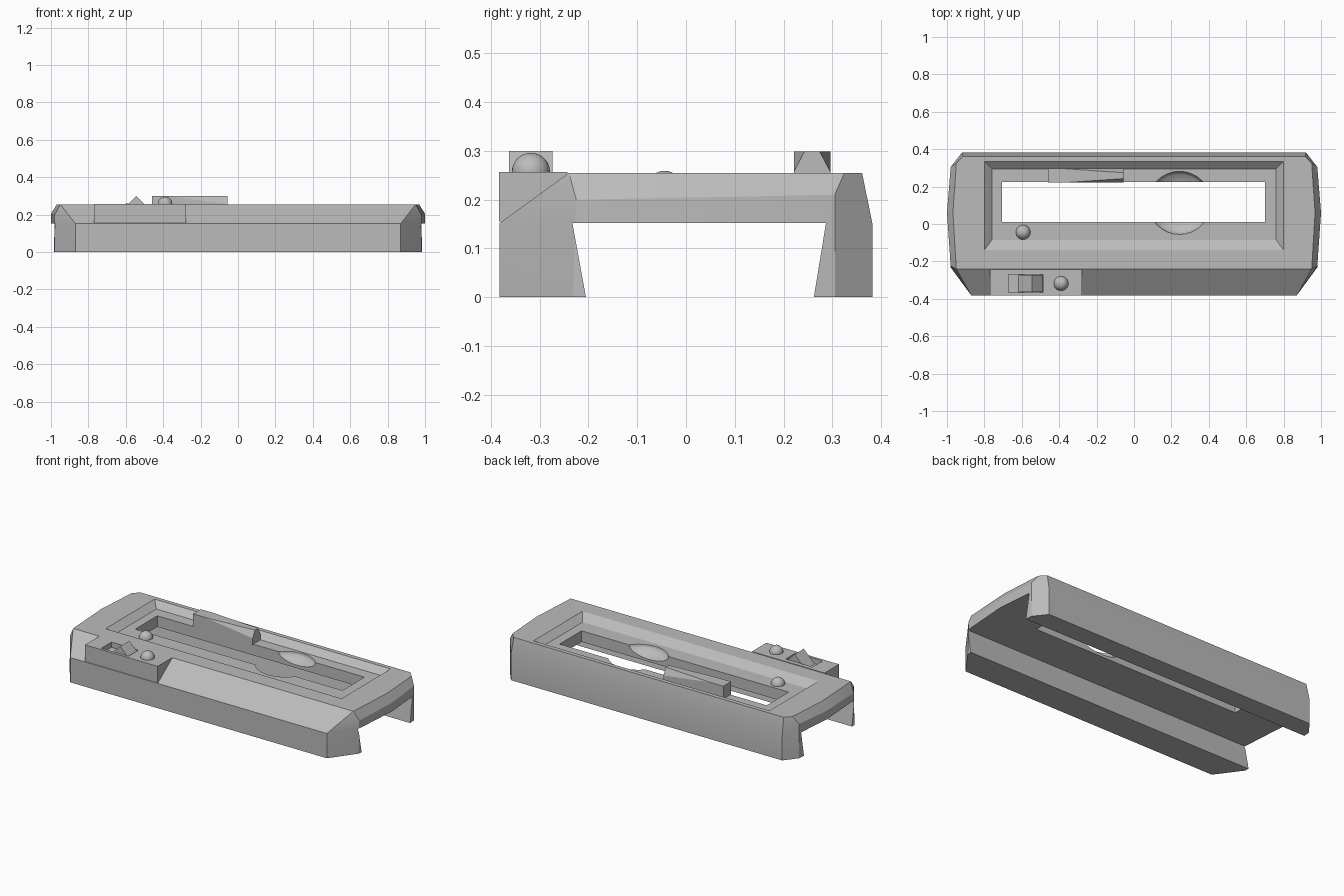
import bpy, bmesh, math
from mathutils import Vector

cube = bpy.data.objects.get("Cube")
if cube:
    bpy.data.objects.remove(cube, do_unlink=True)

grey = bpy.data.materials.new("plain grey")
grey.use_nodes = True
grey.diffuse_color = (0.5, 0.5, 0.5, 1)
grey.node_tree.nodes["Principled BSDF"].inputs["Base Color"].default_value = (0.5, 0.5, 0.5, 1)


def finish(name, bm):
    bmesh.ops.recalc_face_normals(bm, faces=bm.faces)
    mesh = bpy.data.meshes.new(name)
    bm.to_mesh(mesh)
    bm.free()
    mesh.materials.append(grey)
    ob = bpy.data.objects.new(name, mesh)
    bpy.context.collection.objects.link(ob)
    return ob


def hull(name, points):
    """Convex solid around the points, with flat regions merged."""
    bm = bmesh.new()
    for p in points:
        bm.verts.new(p)
    bmesh.ops.convex_hull(bm, input=bm.verts[:])
    bmesh.ops.dissolve_limit(bm, angle_limit=math.radians(1), verts=bm.verts[:], edges=bm.edges[:])
    return finish(name, bm)


def frustum(name, low, high, z0, z1):
    """Block whose bottom and top rectangles (x0, x1, y0, y1) may differ."""
    return hull(name, [(x, y, z) for r, z in ((low, z0), (high, z1))
                       for x in r[:2] for y in r[2:]])


def ball(name, center, radius, flat=1.0):
    bm = bmesh.new()
    bmesh.ops.create_uvsphere(bm, u_segments=32, v_segments=16, radius=radius)
    for v in bm.verts:
        v.co.z *= flat
        v.co += Vector(center)
    for f in bm.faces:
        f.smooth = True
    return finish(name, bm)


def cut(target, cutter):
    mod = target.modifiers.new(cutter.name, 'BOOLEAN')
    mod.operation = 'DIFFERENCE'
    mod.solver = 'EXACT'
    mod.object = cutter
    bpy.context.view_layer.objects.active = target
    bpy.ops.object.modifier_apply(modifier=mod.name)
    bpy.data.objects.remove(cutter, do_unlink=True)


# Main housing: half outline mirrored across x
TOP, DECK, FLOOR = 0.255, 0.152, 0.22
half = [(0.87, -0.382, 0), (0.87, -0.382, DECK), (0.98, -0.232, 0), (0.98, -0.225, 0.2),
        (1, 0.06, 0), (1, 0.06, 0.205), (0.98, 0.305, 0), (0.98, 0.305, 0.21),
        (0.92, 0.382, 0), (0.92, 0.382, DECK),
        (0.95, -0.24, TOP), (0.968, 0.06, TOP), (0.95, 0.325, TOP), (0.915, 0.361, TOP)]
housing = hull("housing", [(s * x, y, z) for s in (1, -1) for x, y, z in half])

# Channel underneath, sunken tray on top, slot and finger dish
cut(housing, hull("channel", [(x, y, z) for x in (-1.2, 1.2) for y, z in
                              ((-0.196, -0.05), (0.254, -0.05), (-0.233, DECK), (0.287, DECK))]))
cut(housing, frustum("tray", (-0.76, 0.76, -0.085, 0.295), (-0.84, 0.84, -0.195, 0.375),
                     FLOOR, 2 * TOP - FLOOR))
cut(housing, frustum("slot", (-0.705, 0.7, 0.012, 0.225), (-0.705, 0.7, 0.012, 0.225), 0.1, 0.3))
cut(housing, ball("dish", (0.243, 0.113, FLOOR + 0.001), 0.169, 0.4))
for face in housing.data.polygons:
    face.use_smooth = True
bpy.ops.object.select_all(action='DESELECT')
housing.select_set(True)
bpy.context.view_layer.objects.active = housing
bpy.ops.object.shade_smooth_by_angle(angle=math.radians(15))

# Control block on the front slope, with a pit for the rocker
area = (-0.77, -0.277, -0.383, -0.243)
block = frustum("control_block", area, area, 0.155, 0.257)
well = (-0.67, -0.487, -0.367, -0.269)
cut(block, frustum("pit", well, well, 0.225, 0.3))
cut(housing, frustum("pit_clearance", well, well, 0.225, 0.3))

# Rocker ridge in the pit
hull("rocker_switch", [(x, y, z) for y in (-0.363, -0.274)
                       for x, z in ((-0.62, 0.222), (-0.545, 0.3), (-0.49, 0.245), (-0.49, 0.222))])

# Round buttons
ball("front_button", (-0.39, -0.318, 0.257), 0.039)
ball("tray_button", (-0.593, -0.044, FLOOR), 0.039)

# Pointer clip behind the slot: square head and tapered rail
head = (-0.46, -0.375, 0.221, 0.296)
frustum("pointer_head", head, head, FLOOR - 0.005, 0.299)
rail = [(-0.375, y, z) for y in (0.221, 0.296) for z in (FLOOR - 0.005, 0.299)]
rail += [(-0.055, y, z) for y, z in ((0.221, FLOOR - 0.005), (0.296, FLOOR - 0.005), (0.221, 0.257),
                                     (0.296, 0.257), (0.243, 0.299), (0.274, 0.299))]
hull("pointer_rail", rail)
